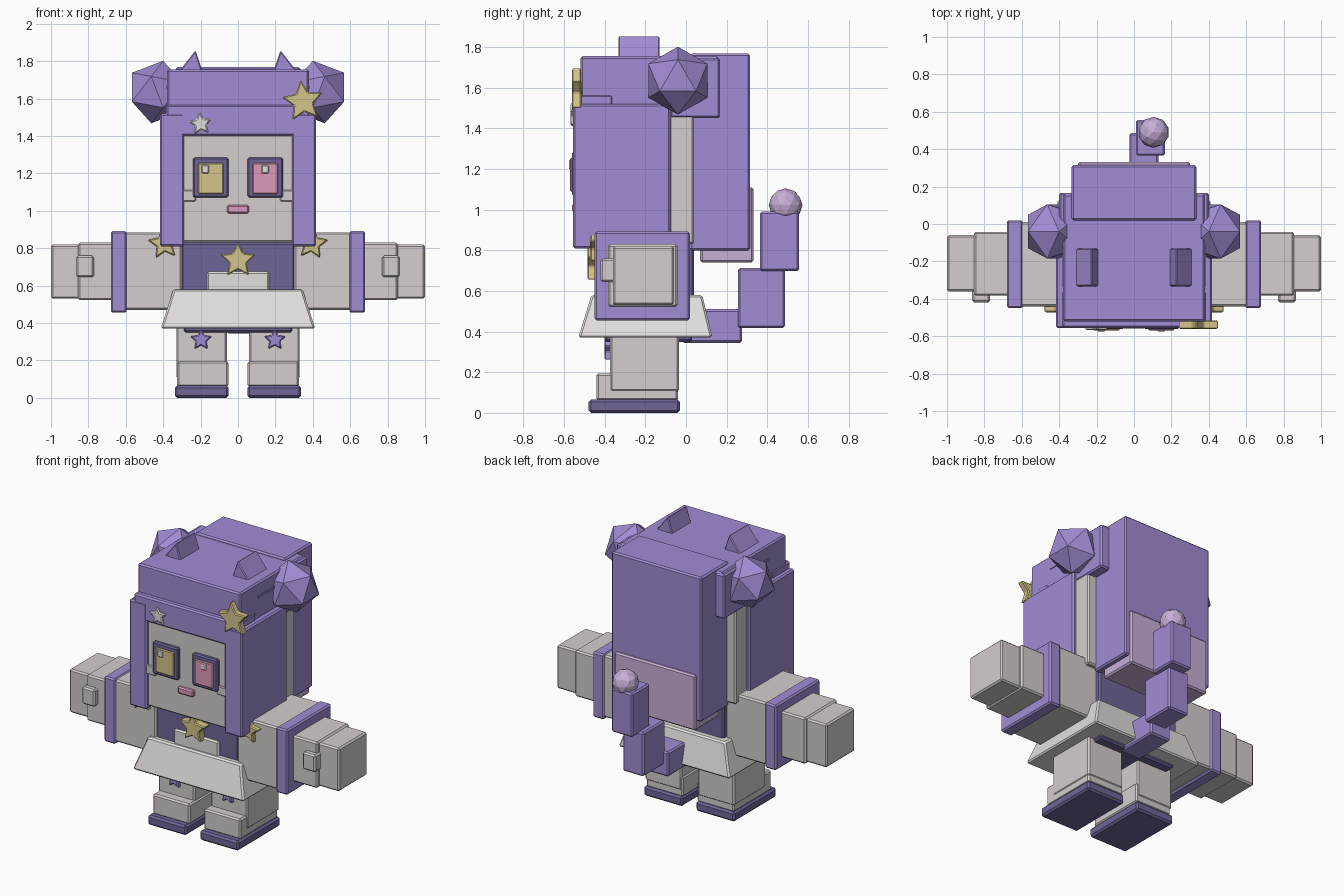
import bpy, bmesh, math
from mathutils import Matrix, Vector

if "Cube" in bpy.data.objects:
    bpy.data.objects.remove(bpy.data.objects["Cube"])


def mat(name, r, g, b):
    m = bpy.data.materials.new(name)
    lin = lambda c: ((c / 255 + 0.055) / 1.055) ** 2.4
    m.diffuse_color = (lin(r), lin(g), lin(b), 1)
    m.use_nodes = True
    m.node_tree.nodes["Principled BSDF"].inputs["Base Color"].default_value = m.diffuse_color
    return m


PURPLE = mat("purple", 162, 140, 212)
DARK = mat("dark_purple", 112, 101, 152)
CREAM = mat("warm_grey", 213, 205, 205)
WHITE = mat("off_white", 228, 223, 223)
GOLD = mat("gold", 212, 196, 138)
PINK = mat("pink", 222, 155, 188)
LILAC = mat("lilac", 200, 175, 216)


def finish(name, bm, m, bevel=0.0):
    bmesh.ops.recalc_face_normals(bm, faces=bm.faces)
    me = bpy.data.meshes.new(name)
    bm.to_mesh(me)
    bm.free()
    me.materials.append(m)
    ob = bpy.data.objects.new(name, me)
    bpy.context.collection.objects.link(ob)
    if bevel:
        mod = ob.modifiers.new("bevel", 'BEVEL')
        mod.width, mod.segments = bevel, 1
    return ob


def box(name, x, y, z, m, bevel=0.01, top=None):
    """Box from ranges; top gives other x and y ranges for the upper face."""
    bm = bmesh.new()
    bmesh.ops.create_cube(bm, size=1)
    for v in bm.verts:
        rx, ry = top if top and v.co.z > 0 else (x, y)
        v.co = (rx[v.co.x > 0], ry[v.co.y > 0], z[v.co.z > 0])
    return finish(name, bm, m, bevel)


def pair(name, x, y, z, m, bevel=0.01):
    box("left_" + name, x, y, z, m, bevel)
    box("right_" + name, (-x[1], -x[0]), y, z, m, bevel)


def prism(name, pts, y, m, bevel=0.0):
    """Extrude an x-z outline through a y range."""
    bm = bmesh.new()
    f = bm.faces.new([bm.verts.new((px, y[0], pz)) for px, pz in pts])
    r = bmesh.ops.extrude_face_region(bm, geom=[f])
    for v in r["geom"]:
        if isinstance(v, bmesh.types.BMVert):
            v.co.y = y[1]
    return finish(name, bm, m, bevel)


def star(name, x, z, r, y, m, turn=0.0):
    pts = []
    for i in range(10):
        a = math.pi / 2 + turn + i * math.pi / 5
        q = r if i % 2 == 0 else r * 0.48
        pts.append((x + q * math.cos(a), z + q * math.sin(a)))
    prism(name, pts, y, m, 0.006)


# shoes, feet and legs
pair("shoe_sole", (0.05, 0.337), (-0.48, -0.03), (0.0, 0.065), DARK, 0.012)
pair("foot", (0.052, 0.325), (-0.44, -0.04), (0.06, 0.195), CREAM)
pair("leg", (0.06, 0.33), (-0.375, -0.035), (0.105, 0.4), CREAM)

# body and skirt
box("shorts", (-0.29, 0.29), (-0.40, 0.03), (0.35, 0.42), DARK)
box("torso", (-0.305, 0.305), (-0.43, 0.04), (0.42, 0.83), DARK)
box("belly_panel", (-0.167, 0.167), (-0.445, -0.40), (0.5, 0.675), WHITE)
box("skirt", (-0.413, 0.413), (-0.53, 0.13), (0.37, 0.58), WHITE,
    top=((-0.345, 0.345), (-0.465, 0.08)))

# arms
pair("sleeve", (0.30, 0.61), (-0.44, 0.01), (0.47, 0.885), CREAM)
pair("cuff", (0.595, 0.68), (-0.45, 0.02), (0.455, 0.892), PURPLE)
pair("wrist", (0.66, 0.855), (-0.383, -0.042), (0.522, 0.83), CREAM)
pair("hand", (0.68, 1.0), (-0.36, -0.06), (0.53, 0.82), CREAM)
pair("thumb", (0.77, 0.865), (-0.42, -0.34), (0.645, 0.76), CREAM)

# head and face
box("head", (-0.395, 0.395), (-0.538, 0.04), (0.83, 1.5), CREAM)
pair("cheek", (0.225, 0.3), (-0.55, -0.5), (1.05, 1.11), CREAM, 0.005)
box("mouth", (-0.058, 0.058), (-0.56, -0.52), (0.985, 1.03), PINK, 0.008)
pair("eye_frame", (0.052, 0.24), (-0.562, -0.52), (1.07, 1.285), DARK, 0.008)
for side, sx, iris, hx in (("left", 1, PINK, 0.145), ("right", -1, GOLD, -0.175)):
    a, b = sorted((sx * 0.077, sx * 0.213))
    box(side + "_iris", (a, b), (-0.57, -0.53), (1.09, 1.255), iris, 0.005)
    box(side + "_eye_glint", (hx - 0.02, hx + 0.02), (-0.576, -0.54),
        (1.2, 1.245), WHITE, 0.005)

# hair
pair("side_hair", (0.288, 0.418), (-0.557, -0.075), (0.81, 1.52), PURPLE)
box("fringe", (-0.385, 0.385), (-0.555, -0.36), (1.4, 1.567), PURPLE)
box("hair_top", (-0.38, 0.38), (-0.52, 0.16), (1.45, 1.755), PURPLE)
pair("bun_base", (0.33, 0.40), (-0.08, 0.167), (1.45, 1.747), PURPLE)
pair("hair_ridge", (0.36, 0.385), (-0.335, -0.05), (1.655, 1.668), PURPLE, 0)
box("back_hair", (-0.333, 0.333), (0.02, 0.315), (0.80, 1.768), PURPLE)
box("back_hair_tips", (-0.30, 0.30), (0.07, 0.332), (0.74, 1.11), LILAC)


def ball(name, c, r, m, level, face_dir=None):
    bm = bmesh.new()
    bmesh.ops.create_icosphere(bm, subdivisions=level, radius=r)
    if face_dir:  # turn one facet outward with a corner up
        bm.faces.ensure_lookup_table()
        f = bm.faces[0]
        n = f.calc_center_median().normalized()
        u = (f.verts[0].co - f.calc_center_median()).normalized()
        src = Matrix((n, u, n.cross(u)))
        d, up = Vector(face_dir), Vector((0, 0, 1))
        dst = Matrix((d, up, d.cross(up))).transposed()
        for v in bm.verts:
            v.co = dst @ (src @ v.co)
    for v in bm.verts:
        v.co += Vector(c)
    finish(name, bm, m)


# hair buns and ears
for side, s in (("left", 1), ("right", -1)):
    ball(side + "_bun", (s * 0.432, -0.04, 1.635), 0.17, PURPLE, 1, (s, 0, 0))
    prism(side + "_ear", [(s * 0.315, 1.745), (s * 0.19, 1.745), (s * 0.227, 1.858)],
          (-0.333, -0.13), PURPLE, 0.006)

# star ornaments
star("hair_star", 0.348, 1.585, 0.115, (-0.562, -0.515), GOLD, 0.12)
star("small_hair_star", -0.2, 1.465, 0.065, (-0.568, -0.54), WHITE, 0.1)
star("chest_star", 0, 0.735, 0.1, (-0.485, -0.42), GOLD)
for side, s in (("left", 1), ("right", -1)):
    star(side + "_sleeve_star", s * 0.395, 0.825, 0.09, (-0.472, -0.43), GOLD, -0.1 * s)
    star(side + "_leg_star", s * 0.197, 0.31, 0.062, (-0.402, -0.36), PURPLE)

# tail
box("tail_base", (-0.06, 0.095), (-0.02, 0.275), (0.345, 0.51), PURPLE)
box("tail_middle", (-0.025, 0.13), (0.255, 0.487), (0.418, 0.712), PURPLE)
box("tail_end", (0.01, 0.165), (0.365, 0.555), (0.697, 0.99), PURPLE)
ball("tail_tip", (0.105, 0.49, 1.022), 0.083, LILAC, 2)
